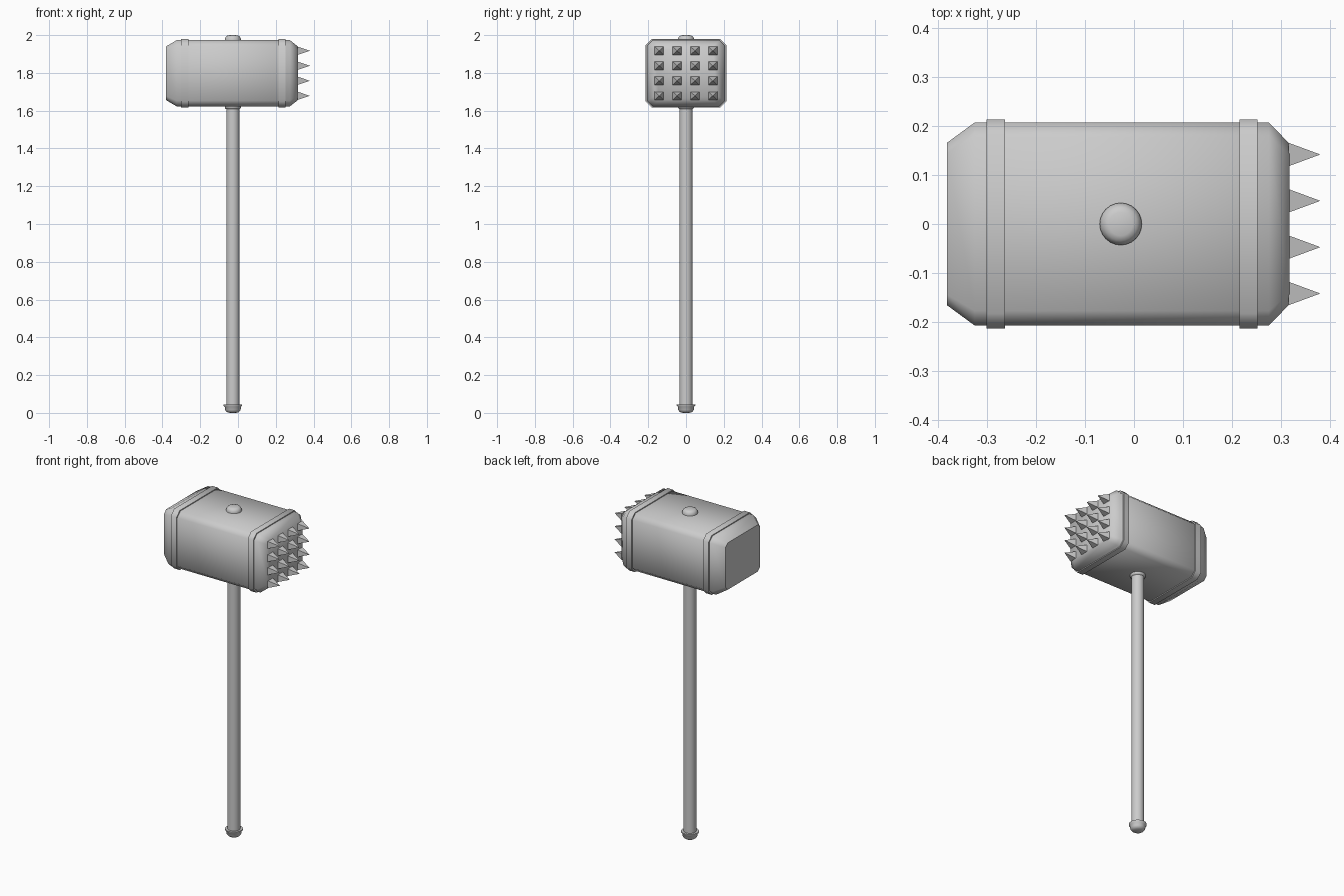
import bpy, bmesh, math
from mathutils import Matrix, Vector

if "Cube" in bpy.data.objects:
    bpy.data.objects.remove(bpy.data.objects["Cube"])

ZC = 1.798      # height of the head's centre line
HX = -0.027     # x position of the handle

grey = bpy.data.materials.new("plain grey")
grey.diffuse_color = (0.6, 0.6, 0.6, 1)
grey.use_nodes = True
grey.node_tree.nodes["Principled BSDF"].inputs["Base Color"].default_value = grey.diffuse_color


def finish(name, bm, angle=None):
    """Turn a bmesh into a smooth shaded object; angle keeps sharper edges hard."""
    bmesh.ops.recalc_face_normals(bm, faces=bm.faces)
    mesh = bpy.data.meshes.new(name)
    bm.to_mesh(mesh)
    bm.free()
    mesh.materials.append(grey)
    for p in mesh.polygons:
        p.use_smooth = True
    ob = bpy.data.objects.new(name, mesh)
    bpy.context.collection.objects.link(ob)
    if angle:
        bpy.ops.object.select_all(action='DESELECT')
        ob.select_set(True)
        bpy.context.view_layer.objects.active = ob
        bpy.ops.object.shade_smooth_by_angle(angle=math.radians(angle))
    return ob


def loft_block(name, sections, angle):
    """Loft chamfered rectangles (x, half width, half height, chamfer) along x."""
    bm = bmesh.new()
    rings = []
    for x, hy, hz, c in sections:
        pts = [(hy, hz - c), (hy - c, hz), (c - hy, hz), (-hy, hz - c),
               (-hy, c - hz), (c - hy, -hz), (hy - c, -hz), (hy, c - hz)]
        rings.append([bm.verts.new((x, y, ZC + z)) for y, z in pts])
    for a, b in zip(rings, rings[1:]):
        for i in range(8):
            j = (i + 1) % 8
            bm.faces.new((a[i], a[j], b[j], b[i]))
    bm.faces.new(rings[0])
    bm.faces.new(rings[-1])
    return finish(name, bm, angle)


def lathe(name, profile, angle=45, sides=24):
    """Spin a (radius, z) profile around the handle axis."""
    bm = bmesh.new()
    vs = [bm.verts.new((HX + r, 0, z)) for r, z in profile]
    es = [bm.edges.new(p) for p in zip(vs, vs[1:])]
    bmesh.ops.spin(bm, geom=vs + es, cent=(HX, 0, 0), axis=(0, 0, 1),
                   angle=math.tau, steps=sides, use_duplicate=False)
    bmesh.ops.remove_doubles(bm, verts=bm.verts, dist=1e-5)
    return finish(name, bm, angle)


# Head block with tapered ends
loft_block("hammer_head", [(-0.381, 0.166, 0.142, 0.022),
                           (-0.325, 0.207, 0.175, 0.03),
                           (0.275, 0.207, 0.175, 0.03),
                           (0.317, 0.164, 0.142, 0.022)], 50)

# Two raised bands around the head
for name, x0, x1 in (("left_band", -0.301, -0.263), ("right_band", 0.215, 0.252)):
    loft_block(name, [(x0, 0.2135, 0.1805, 0.031), (x1, 0.2135, 0.1805, 0.031)], 50)

# Four by four grid of pyramid spikes on the right face
bm = bmesh.new()
for i in range(4):
    for j in range(4):
        y, z = (i - 1.5) * 0.0945, ZC + (j - 1.5) * 0.0795
        base = [bm.verts.new((0.315, y + a * 0.024, z + b * 0.022))
                for a, b in ((-1, -1), (1, -1), (1, 1), (-1, 1))]
        tip = bm.verts.new((0.380, y, z))
        for k in range(4):
            bm.faces.new((base[k], base[(k + 1) % 4], tip))
        bm.faces.new(base[::-1])
finish("spikes", bm, 60)

# Handle shaft, collar under the head, end knob and top cap
lathe("handle", [(0, 0.03), (0.035, 0.03), (0.035, 1.65), (0, 1.65)])
lathe("handle_collar", [(0.034, 1.608), (0.04, 1.611), (0.043, 1.618), (0.043, 1.63), (0, 1.63)])
lathe("end_knob", [(0, 0), (0.026, 0.001), (0.035, 0.007), (0.041, 0.016),
                   (0.043, 0.032), (0.049, 0.038), (0.049, 0.045), (0.034, 0.045)])
lathe("top_cap", [(0.043, 1.96), (0.043, 1.978), (0.040, 1.987), (0.034, 1.995),
                  (0.024, 1.999), (0, 2.0)])
